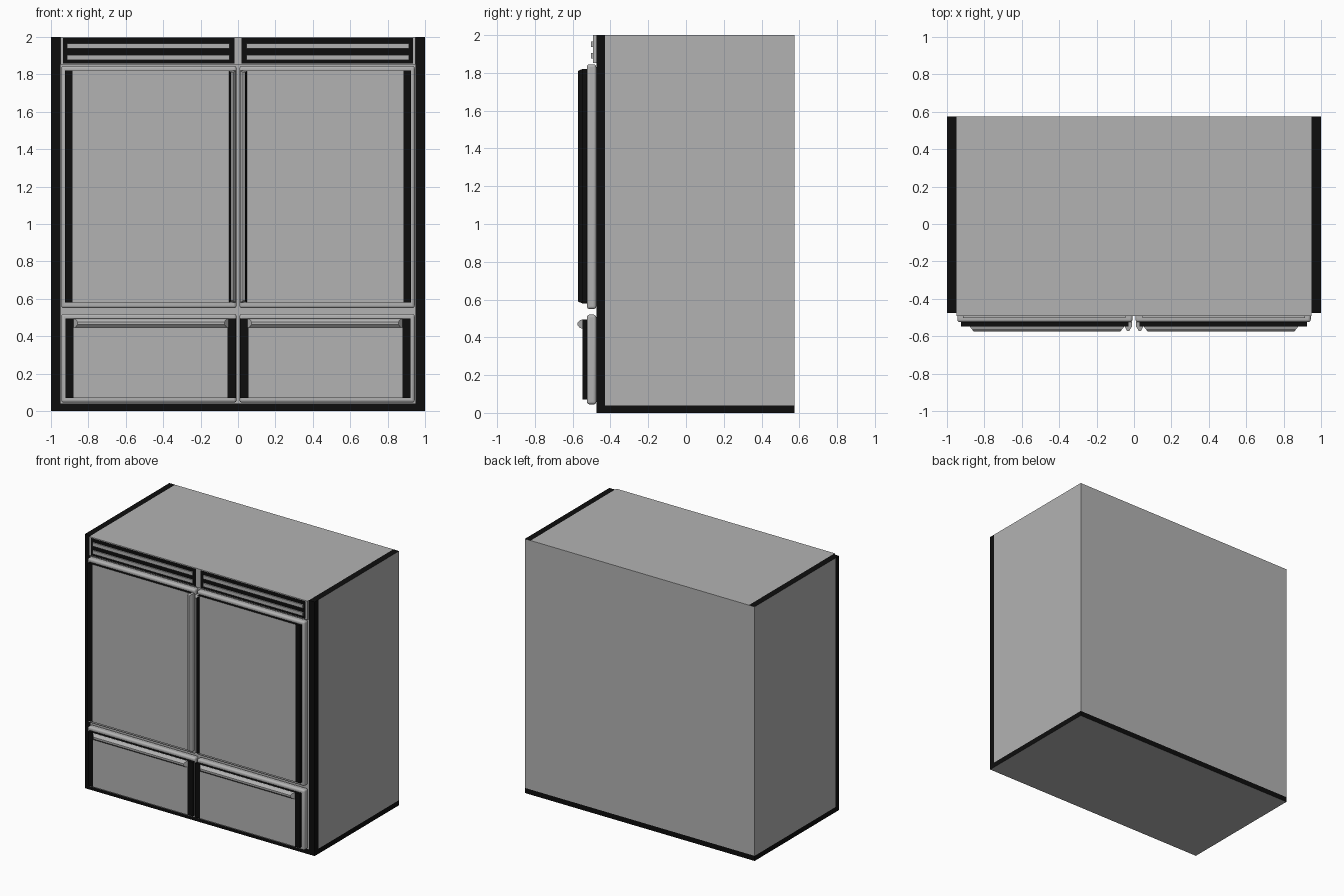
import bpy, bmesh, math
from mathutils import Vector

if "Cube" in bpy.data.objects:
    bpy.data.objects.remove(bpy.data.objects["Cube"])

grey = bpy.data.materials.new("steel_grey")
grey.diffuse_color = (0.45, 0.45, 0.45, 1)
grey.use_nodes = True
grey.node_tree.nodes["Principled BSDF"].inputs["Base Color"].default_value = grey.diffuse_color
black = bpy.data.materials.new("black_trim")
black.diffuse_color = (0.004, 0.004, 0.004, 1)
black.use_nodes = True
black.node_tree.nodes["Principled BSDF"].inputs["Base Color"].default_value = black.diffuse_color


def finish(name, bm, is_black=None, mirror=True):
    """Make an object; is_black(centre, normal) picks the black faces."""
    bmesh.ops.recalc_face_normals(bm, faces=bm.faces[:])
    bm.normal_update()
    for f in bm.faces:
        if is_black and is_black(f.calc_center_median(), f.normal):
            f.material_index = 1
    me = bpy.data.meshes.new(name)
    bm.to_mesh(me)
    bm.free()
    me.materials.append(grey)
    me.materials.append(black)
    ob = bpy.data.objects.new(name, me)
    bpy.context.collection.objects.link(ob)
    if mirror:
        m = ob.modifiers.new("mirror", 'MIRROR')
        m.use_mirror_merge = False
    return ob


def box_mesh(x, y, z):
    bm = bmesh.new()
    bmesh.ops.create_cube(bm, size=1)
    for v in bm.verts:
        v.co = Vector([(r[0] + r[1]) / 2 + c * (r[1] - r[0])
                       for r, c in zip((x, y, z), v.co)])
    return bm


def cut(bm, axis, values):
    for val in values:
        co, no = Vector((0, 0, 0)), Vector((0, 0, 0))
        co[axis], no[axis] = val, 1
        bmesh.ops.bisect_plane(bm, geom=bm.verts[:] + bm.edges[:] + bm.faces[:],
                               plane_co=co, plane_no=no)


def prism(points, to_xyz, a, b):
    """Extrude a profile from a to b."""
    bm = bmesh.new()
    f = bm.faces.new([bm.verts.new(to_xyz(p, a)) for p in points])
    r = bmesh.ops.extrude_face_region(bm, geom=[f])
    d = Vector(to_xyz((0, 0), b)) - Vector(to_xyz((0, 0), a))
    bmesh.ops.translate(bm, vec=d,
                        verts=[g for g in r["geom"] if isinstance(g, bmesh.types.BMVert)])
    return bm


# Cabinet with black front frame, top side rails and plinth band
bm = box_mesh((-1, 1), (-0.475, 0.575), (0, 2))
cut(bm, 0, (-0.95, 0.95))
cut(bm, 1, (-0.43,))
cut(bm, 2, (0.04,))


def cabinet_black(c, n):
    if n.z < -0.5:
        return False
    if c.z < 0.04:
        return True
    if n.z > 0.5 or n.y < -0.5:
        return abs(c.x) > 0.95
    return abs(n.x) > 0.5 and c.y < -0.43


finish("cabinet", bm, cabinet_black, mirror=False)

# Rounded door and drawer slabs, each with a raised black-edged panel
for name, slab, panel, strips in (
        ("door", (0.55, 1.845), (0.03, 0.925, 0.58, 1.82), (0.885,)),
        ("drawer", (0.045, 0.52), (0.01, 0.922, 0.07, 0.495), (0.055, 0.88))):
    ob = finish(name + "_slab", box_mesh((0.008, 0.945), (-0.525, -0.475), slab))
    b = ob.modifiers.new("round_edges", 'BEVEL')
    b.width, b.segments = 0.014, 4
    bpy.context.view_layer.objects.active = ob
    ob.select_set(True)
    bpy.ops.object.shade_smooth_by_angle(angle=math.radians(40))
    ob.select_set(False)
    x0, x1, z0, z1 = panel
    bm = box_mesh((x0, x1), (-0.548, -0.525), (z0, z1))
    cut(bm, 0, strips)
    finish(name + "_panel", bm, lambda c, n, s=strips: n.y > -0.5 or c.x > s[-1]
           or (len(s) > 1 and c.x < s[0]))

# Upright door handles beside the centre gap
bm = prism([(0.012, -0.525), (0.012, -0.55), (0.026, -0.572), (0.038, -0.572),
            (0.048, -0.55), (0.052, -0.525)],
           lambda p, t: (p[0], p[1], t), 0.58, 1.82)
for v in bm.verts:
    if v.co.y < -0.56:
        v.co.z += 0.01 if v.co.z < 1 else -0.01
finish("door_handle", bm, lambda c, n: n.x > 0.7)

# Horizontal drawer pulls with tapered ends
bm = prism([(-0.546, 0.495), (-0.562, 0.49), (-0.574, 0.477), (-0.574, 0.463),
            (-0.562, 0.45), (-0.546, 0.445)],
           lambda p, t: (t, p[0], p[1]), 0.05, 0.88)
for v in bm.verts:
    k = (-0.546 - v.co.y) * 0.8
    v.co.x += k if v.co.x < 0.4 else -k
finish("drawer_handle", bm)

# Top vent grille: grey plate with black face, and grey louvres
bm = box_mesh((0, 0.95), (-0.493, -0.475), (1.852, 2))
cut(bm, 0, (0.02, 0.935))
cut(bm, 2, (1.857, 1.994))
finish("vent_grille", bm, lambda c, n: n.y < -0.5 and 0.02 < c.x < 0.935
       and 1.857 < c.z < 1.994)
for i, z in enumerate((1.876, 1.937)):
    finish(f"vent_louvre_{i + 1}", box_mesh((0.045, 0.915), (-0.502, -0.49), (z, z + 0.028)))
